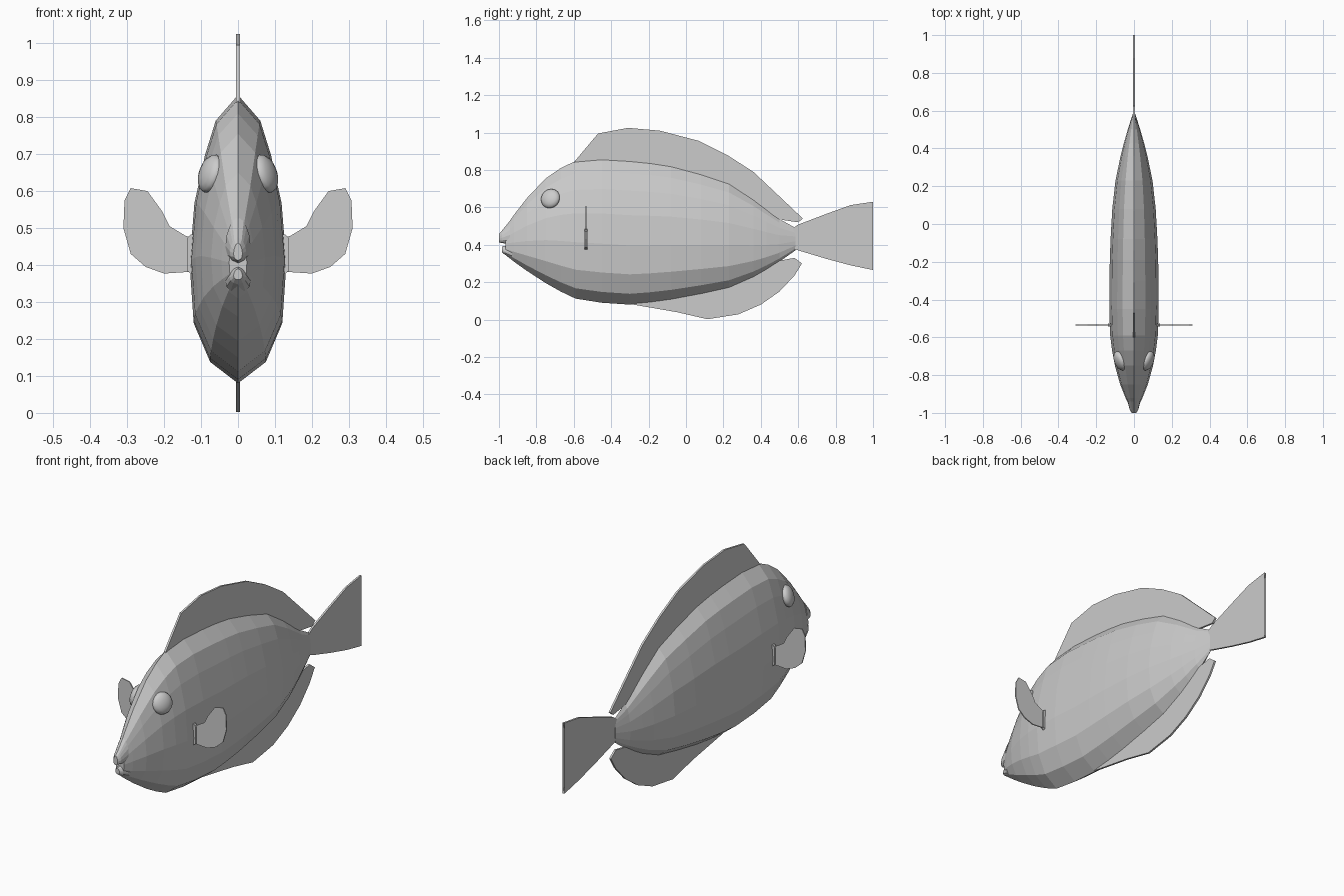
import bpy, bmesh
from mathutils import Vector

if "Cube" in bpy.data.objects:
    bpy.data.objects.remove(bpy.data.objects["Cube"])


def finish(name, bm):
    bmesh.ops.recalc_face_normals(bm, faces=bm.faces)
    mesh = bpy.data.meshes.new(name)
    bm.to_mesh(mesh)
    bm.free()
    ob = bpy.data.objects.new(name, mesh)
    bpy.context.collection.objects.link(ob)
    return ob


def mirror(ob):
    mod = ob.modifiers.new("mirror", 'MIRROR')
    mod.use_axis = (True, False, False)


# half section: (share of half width, share of height)
HALF = [(0, 1), (.46, .91), (.68, .79), (.90, .62), (1, .41),
        (.92, .21), (.58, .075), (0, 0)]


def loft(name, stations):
    """Skin rings given as (y, bottom z, top z, half width)."""
    bm = bmesh.new()
    rings = []
    for y, lo, hi, w in stations:
        pts = [(w * a, y, lo + (hi - lo) * t) for a, t in HALF]
        pts += [(-x, y, z) for x, y, z in reversed(pts[1:-1])]
        rings.append([bm.verts.new(p) for p in pts])
    n = len(rings[0])
    for a, b in zip(rings, rings[1:]):
        for i in range(n):
            j = (i + 1) % n
            bm.faces.new((a[i], a[j], b[j], b[i]))
    bm.faces.new(rings[0])
    bm.faces.new(rings[-1])
    return finish(name, bm)


def plate(name, outline, thick, place):
    """Thin fin: outline (u, v) placed in space and given a thickness."""
    bm = bmesh.new()
    sides = [[bm.verts.new(place(u, v, s * thick / 2)) for u, v in outline] for s in (-1, 1)]
    a, b = sides
    n = len(outline)
    caps = [bm.faces.new(a), bm.faces.new(b)]
    for i in range(n):
        j = (i + 1) % n
        bm.faces.new((a[i], a[j], b[j], b[i]))
    bmesh.ops.triangulate(bm, faces=caps)
    return finish(name, bm)


# body
loft("body", [
    (-.965, .345, .495, .024), (-.92, .31, .56, .045), (-.85, .26, .65, .073),
    (-.75, .195, .755, .101), (-.67, .15, .81, .116), (-.59, .112, .848, .126),
    (-.45, .09, .86, .131), (-.30, .08, .851, .130), (-.19, .09, .84, .128),
    (-.08, .105, .823, .124), (.08, .135, .78, .115), (.23, .168, .73, .098),
    (.36, .225, .645, .071), (.43, .265, .592, .053), (.50, .31, .538, .033),
    (.585, .37, .49, .006)])

# lips
loft("upper_lip", [(-1.0, .412, .46, .012), (-.985, .41, .475, .022), (-.94, .40, .53, .034)])
loft("lower_lip", [(-.985, .36, .39, .012), (-.97, .348, .394, .022), (-.93, .325, .40, .034)])


# fins on the middle plane
def upright(u, v, t):
    return (t, u, v)


plate("dorsal_fin", [
    (-.60, .84), (-.55, .90), (-.47, .995), (-.31, 1.025), (-.14, 1.01), (.07, .955),
    (.22, .88), (.36, .79), (.53, .63), (.625, .54), (.60, .52), (.50, .535),
    (.36, .63), (.23, .71), (-.08, .80), (-.45, .84)], .010, upright)
plate("anal_fin", [
    (-.30, .083), (-.05, .04), (.115, .002), (.28, .028), (.40, .08), (.50, .15),
    (.58, .235), (.62, .30), (.58, .33), (.50, .315), (.36, .24), (.23, .185),
    (-.08, .125)], .010, upright)
plate("tail_fin", [
    (.56, .48), (.60, .508), (.75, .565), (.88, .612), (1.0, .63), (.965, .54),
    (.952, .44), (.96, .37), (.957, .345), (1.0, .265), (.88, .29), (.75, .325),
    (.60, .37), (.56, .385)], .010, upright)


# pectoral fins with thicker roots
def crosswise(u, v, t):
    return (u, -.535 + t, v)


mirror(plate("pectoral_fin", [
    (.11, .475), (.14, .478), (.185, .505), (.205, .545), (.245, .60), (.29, .608),
    (.307, .575), (.31, .50), (.29, .43), (.25, .395), (.20, .377), (.11, .383)], .006, crosswise))
mirror(plate("pectoral_root", [
    (.11, .485), (.128, .482), (.138, .472), (.138, .385), (.128, .376), (.11, .372)],
    .016, crosswise))

# eyes, flattened balls facing out and slightly up and forward
bm = bmesh.new()
bmesh.ops.create_uvsphere(bm, u_segments=16, v_segments=8, radius=1)
turn = Vector((.86, -.36, .30)).to_track_quat('Z', 'Y')
for v in bm.verts:
    v.co = turn @ Vector((v.co.x * .054, v.co.y * .054, v.co.z * .027)) + Vector((.074, -.725, .647))
for f in bm.faces:
    f.smooth = True
mirror(finish("eye", bm))
